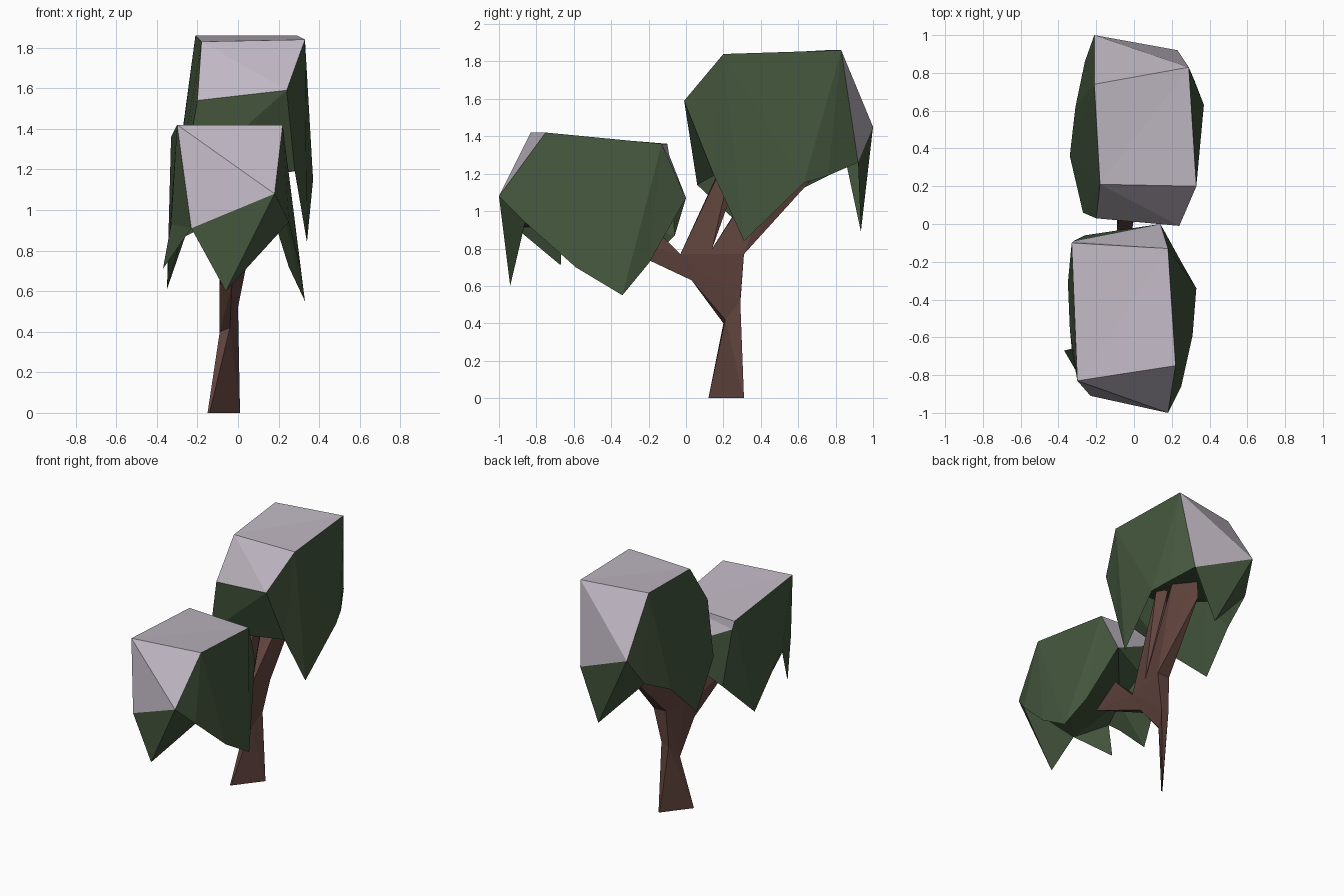
import bpy
import bmesh

cube = bpy.data.objects.get("Cube")
if cube:
    bpy.data.objects.remove(cube, do_unlink=True)


def material(name, rgb):
    mat = bpy.data.materials.new(name)
    mat.use_nodes = True
    mat.diffuse_color = (*rgb, 1)
    mat.node_tree.nodes["Principled BSDF"].inputs["Base Color"].default_value = (*rgb, 1)
    return mat


snow = material("pale snow", (0.52, 0.47, 0.54))
green = material("leaf green", (0.058, 0.094, 0.047))
bark = material("bark brown", (0.125, 0.06, 0.05))


def finish(name, bm, mats):
    mesh = bpy.data.meshes.new(name)
    bm.to_mesh(mesh)
    bm.free()
    obj = bpy.data.objects.new(name, mesh)
    bpy.context.collection.objects.link(obj)
    for mat in mats:
        mesh.materials.append(mat)
    return obj


def canopy(name, top, front, back, right, left, drops, ceiling):
    """Faceted crown: top and sloped ends are snowy, the hanging fringe is green.
    top: front-left, front-right, back-right, back-left; fringes run front to back."""
    bm = bmesh.new()
    cache = {}

    def fan(points, slot):
        for b, c in zip(points[1:], points[2:]):
            verts = []
            for p in (points[0], b, c):
                if p not in cache:
                    cache[p] = bm.verts.new(p)
                verts.append(cache[p])
            bm.faces.new(verts).material_index = slot

    t0, t1, t2, t3 = top
    f0, f1 = front
    b0, b1 = back
    # Snowy top and ends
    fan(top, 0)
    fan([t0, f0, f1, t1], 0)
    fan([t2, b1, b0, t3], 0)
    # Side walls pivot on the widest fringe point, with a recessed underside
    in_left, in_right = ceiling
    for t_front, t_back, chain, inner in (
            (t1, t2, [f1, *right, b1], in_right), (t0, t3, [f0, *left, b0], in_left)):
        widest = chain.index(max(chain, key=lambda p: abs(p[0])))
        fan([t_front, *chain[:widest + 1]], 1)
        fan([t_front, chain[widest], t_back], 1)
        fan([t_back, *chain[widest:]], 1)
        fan([inner, *chain], 1)
    fan([f0, f1, in_right, in_left], 1)
    fan([in_left, in_right, b1, b0], 1)
    # Hanging points at the ends and corners
    for drop in drops:
        fan(drop, 1)
    bmesh.ops.recalc_face_normals(bm, faces=bm.faces[:])
    return finish(name, bm, [snow, green])


front_left, front_right = (-0.23, -0.91, 0.91), (0.18, -1.0, 1.08)
back_left, back_right = (-0.32, -0.09, 1.30), (0.14, 0.0, 1.07)
front_notch, left_notch = (0.25, -0.86, 0.94), (-0.33, -0.66, 0.93)
low_corner = (-0.26, -0.06, 0.87)
canopy(
    "front_canopy",
    top=[(-0.30, -0.83, 1.42), (0.22, -0.75, 1.42), (0.18, -0.13, 1.36), (-0.33, -0.10, 1.36)],
    front=[front_left, front_right],
    back=[back_left, back_right],
    right=[front_notch, (0.31, -0.59, 0.70), (0.33, -0.34, 0.55), (0.25, -0.20, 0.72)],
    left=[left_notch, (-0.34, -0.55, 0.84), (-0.35, -0.31, 0.61), low_corner],
    drops=[[front_right, front_left, (-0.06, -0.94, 0.60), front_notch],
           [front_left, (-0.37, -0.67, 0.71), left_notch],
           [back_left, back_right, low_corner]],
    ceiling=[(-0.25, -0.45, 0.98), (0.22, -0.45, 0.98)],
)

front_left, front_right = (-0.20, 0.03, 1.54), (0.24, -0.01, 1.59)
back_left, back_right = (-0.21, 1.0, 1.45), (0.23, 0.92, 1.26)
drop_left, drop_right = (-0.27, 0.06, 1.14), (0.28, 0.15, 1.19)
back_notch = (-0.26, 0.86, 1.24)
canopy(
    "rear_canopy",
    top=[(-0.18, 0.21, 1.83), (0.33, 0.20, 1.84), (0.29, 0.83, 1.86), (-0.21, 0.74, 1.86)],
    front=[front_left, front_right],
    back=[back_left, back_right],
    right=[drop_right, (0.34, 0.31, 0.84), (0.37, 0.63, 1.15), (0.32, 0.76, 1.19)],
    left=[drop_left, (-0.34, 0.36, 0.86), (-0.31, 0.62, 1.12), back_notch],
    drops=[[front_right, front_left, drop_left, drop_right],
           [back_left, back_right, (0.07, 0.935, 0.89), back_notch]],
    ceiling=[(-0.24, 0.48, 1.36), (0.27, 0.48, 1.36)],
)


def limb(name, points):
    """Convex faceted piece of wood."""
    bm = bmesh.new()
    for p in points:
        bm.verts.new(p)
    bmesh.ops.convex_hull(bm, input=bm.verts[:])
    loose = [v for v in bm.verts if not v.link_faces]
    bmesh.ops.delete(bm, geom=loose, context="VERTS")
    bmesh.ops.recalc_face_normals(bm, faces=bm.faces[:])
    return finish(name, bm, [bark])


# Shared joints of the trunk
waist = [(-0.09, 0.20, 0.40), (-0.04, 0.21, 0.42), (0.0, 0.29, 0.52), (-0.06, 0.29, 0.50)]
crotch = [(-0.09, -0.03, 0.77), (-0.01, -0.03, 0.77)]
elbow = [(-0.09, 0.03, 0.63), (-0.03, 0.03, 0.63)]
split = [(-0.08, 0.14, 0.80), (0.02, 0.14, 0.80)]
shoulder = [(-0.05, 0.31, 0.77), (0.05, 0.31, 0.77)]

limb("trunk", waist + [(-0.15, 0.12, 0), (-0.14, 0.12, 0), (0.01, 0.31, 0), (0.0, 0.31, 0)])
limb("fork", waist + crotch + elbow + split + shoulder)
limb("front_branch", crotch + elbow + [(-0.07, -0.48, 0.87), (-0.02, -0.22, 0.96)])
limb("rear_branch_inner", crotch + split + [
    (-0.04, 0.27, 1.42), (0.04, 0.28, 1.42), (0.0, 0.36, 1.42)])
limb("rear_branch_outer", split + shoulder + [
    (0.0, 0.52, 1.40), (0.10, 0.54, 1.40), (0.02, 0.70, 1.20), (0.05, 0.72, 1.38)])
